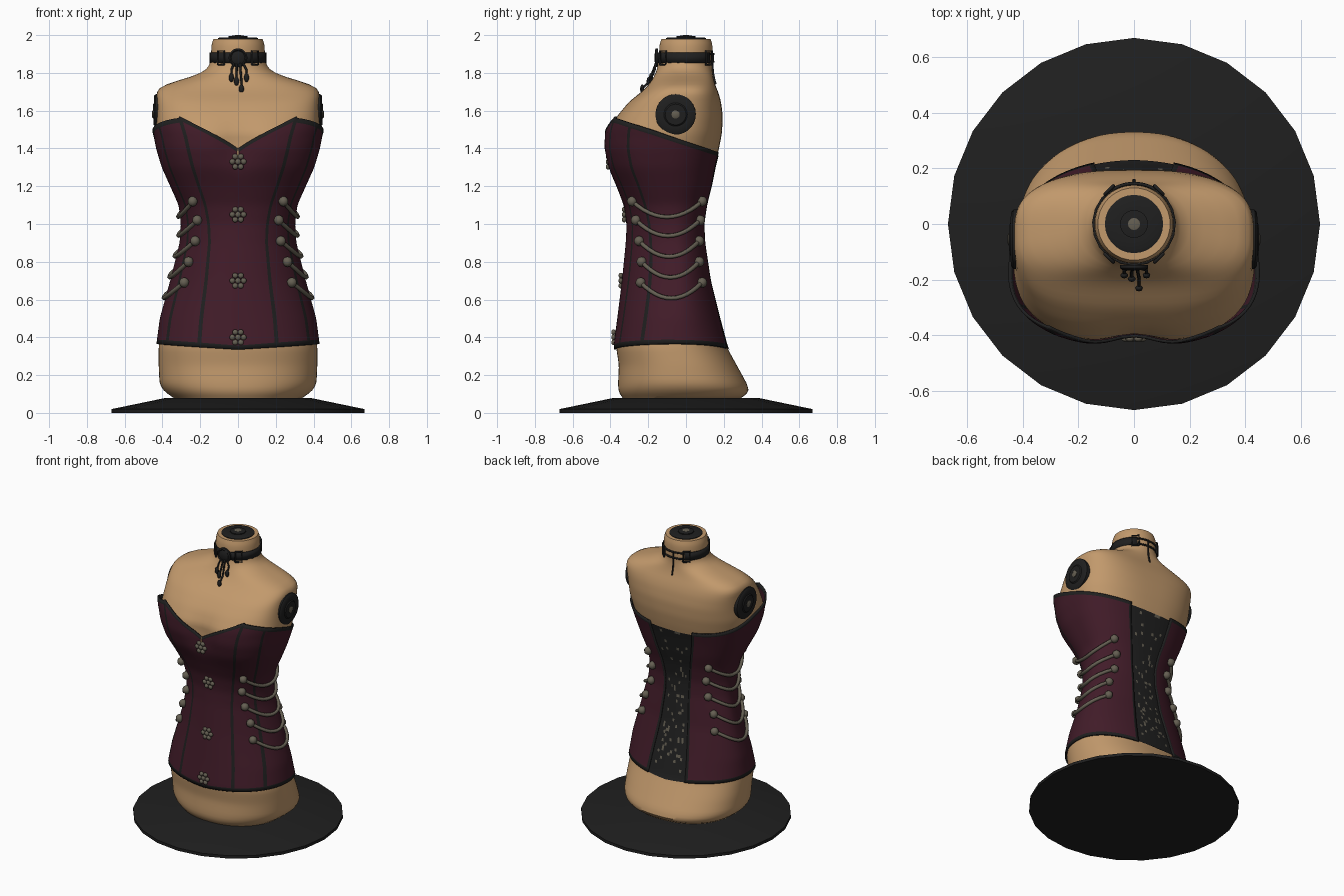
import bpy, bmesh, math, random
from math import radians, sin, cos, pi
from mathutils import Matrix, Vector

random.seed(4)
if "Cube" in bpy.data.objects:
    bpy.data.objects.remove(bpy.data.objects["Cube"])


def material(name, *rgb):
    m = bpy.data.materials.new(name)
    m.use_nodes = True
    m.diffuse_color = (*rgb, 1)
    m.node_tree.nodes["Principled BSDF"].inputs["Base Color"].default_value = (*rgb, 1)
    return m


SKIN = material("tan linen", .54, .32, .15)
WINE = material("burgundy satin", .054, .0115, .022)
BLACK = material("black trim", .014, .014, .014)
METAL = material("aged metal", .13, .115, .085)

# Torso sections: height, half width, front y, back y, squareness
SECTIONS = [
    (.08, .33, -.33, .28, .9), (.1, .38, -.355, .335, .9), (.15, .415, -.36, .325, .9),
    (.25, .42, -.355, .27, .9), (.35, .42, -.37, .215, .9), (.5, .4, -.35, .175, .95),
    (.7, .345, -.325, .125, 1), (.9, .295, -.305, .095, 1), (1, .288, -.3, .09, .95),
    (1.1, .3, -.315, .105, .87), (1.2, .345, -.355, .13, .82), (1.3, .39, -.405, .15, .8),
    (1.4, .42, -.43, .175, .78), (1.48, .435, -.425, .19, .75), (1.57, .43, -.37, .195, .7),
    (1.65, .43, -.3, .185, .65), (1.7, .432, -.235, .17, .65), (1.735, .4, -.2, .155, .7),
    (1.77, .28, -.175, .145, .75), (1.8, .19, -.16, .14, .88), (1.835, .152, -.15, .137, 1),
    (1.88, .143, -.143, .14, 1), (1.965, .14, -.14, .14, 1), (1.98, .125, -.125, .125, 1)]


def lerp_section(z):
    z = min(max(z, SECTIONS[0][0]), SECTIONS[-1][0])
    for a, b in zip(SECTIONS, SECTIONS[1:]):
        if z <= b[0]:
            k = (z - a[0]) / (b[0] - a[0])
            return [p + (q - p) * k for p, q in zip(a[1:], b[1:])]


def section(z):
    """Half width, front y, back y, squareness and y of the widest point."""
    near = [lerp_section(z + d) for d in (-.015, 0, .015)]
    w, f, b, e = [sum(v) / 3 for v in zip(*near)]
    return w, f, b, e, (f + b) / 2 + .06 * math.exp(-((z - .75) / .35) ** 2)


def power(v, e):
    return math.copysign(abs(v) ** e, v)


def surface(z, t, off=0):
    """Point on the torso at height z and angle t, pushed out by off."""
    w, f, b, e, c = section(z)
    x = (w + off) * power(cos(t), e)
    depth = (b - c if sin(t) > 0 else c - f) + off
    y = c + depth * power(sin(t), e)
    if y < c:
        y += .035 * math.exp(-(x / .1) ** 2 - ((z - 1.42) / .12) ** 2)
    return Vector((x, y, z))


def side_point(y, z, sign, off):
    """Point on the torso's side at depth y."""
    w, f, b, e, c = section(z)
    s = (y - c) / ((b - c if y > c else c - f) + off)
    p = surface(z, math.asin(max(-1, min(1, power(s, 1 / e)))), off)
    return Vector((sign * p.x, p.y, z))


def finish(name, bm, *mats):
    me = bpy.data.meshes.new(name)
    bm.to_mesh(me)
    bm.free()
    ob = bpy.data.objects.new(name, me)
    bpy.context.collection.objects.link(ob)
    for m in mats:
        me.materials.append(m)
    bpy.ops.object.select_all(action="DESELECT")
    ob.select_set(True)
    bpy.context.view_layer.objects.active = ob
    bpy.ops.object.shade_smooth_by_angle(angle=radians(40))
    return ob


def thicken(ob, depth):
    ob.modifiers.new("thickness", "SOLIDIFY").thickness = depth


def grid(rows, closed=False, rule=None, caps=False):
    bm = bmesh.new()
    vs = [[bm.verts.new(p) for p in r] for r in rows]
    n = len(rows[0])
    for j in range(len(rows) - 1):
        for i in range(n if closed else n - 1):
            k = (i + 1) % n
            face = bm.faces.new((vs[j][i], vs[j][k], vs[j + 1][k], vs[j + 1][i]))
            face.material_index = rule(i, j) if rule else 0
    if caps:
        bm.faces.new(vs[0][::-1])
        bm.faces.new(vs[-1])
    return bm


def lathe(name, profile, mat, segs=32, loc=(0, 0, 0), rot=(0, 0, 0)):
    rows = [[(r * cos(2 * pi * i / segs), r * sin(2 * pi * i / segs), z) for i in range(segs)]
            for r, z in profile]
    ob = finish(name, grid(rows, True, caps=True), mat)
    ob.location, ob.rotation_euler = loc, rot


def blobs(name, items, mat):
    bm = bmesh.new()
    for p, s in items:
        m = Matrix.Translation(p) @ Matrix.Diagonal((*s, 1))
        bmesh.ops.create_uvsphere(bm, u_segments=10, v_segments=7, radius=1, matrix=m)
    finish(name, bm, mat)


def cord(name, paths, radius, mat):
    cu = bpy.data.curves.new(name, "CURVE")
    cu.dimensions, cu.bevel_depth, cu.bevel_resolution = "3D", radius, 1
    cu.use_fill_caps = True
    for pts in paths:
        sp = cu.splines.new("POLY")
        sp.points.add(len(pts) - 1)
        for q, p in zip(sp.points, pts):
            q.co = (*p, 1)
    cu.materials.append(mat)
    bpy.context.collection.objects.link(bpy.data.objects.new(name, cu))


# Stand and torso
lathe("stand_base", [(.67, 0), (.67, .02), (.38, .08)], BLACK, 24)
heights = [.08, .09] + [.1 + .02 * k for k in range(94)] + [1.98]
turn = [2 * pi * i / 96 for i in range(96)]
finish("torso", grid([[surface(z, t) for t in turn] for z in heights], True, caps=True), SKIN)

# Corset shell: sweetheart top, seams and trim picked by angle and row
SEAMS, SEAM_HALF, EDGE, FRONT = (33, 61), 1.6, 163, -90
half = {h for h in range(0, 160, 3) if all(abs(h - s) > 2.2 for s in SEAMS)} | {EDGE - 2.5, EDGE}
for s in SEAMS:
    half |= {s - SEAM_HALF, s, s + SEAM_HALF}
cols = sorted(half | {-h for h in half})
PEAK = surface(1.5, radians(FRONT + SEAMS[0])).x


def top_edge(t):
    p = surface(1.5, t)
    if p.y < 0 and abs(p.x) <= PEAK + .001:
        return 1.4 + .17 * abs(p.x) / PEAK
    return min(1.57, 1.57 - .19 * (p.y + .4) / .58)


def shell_rows(angles, fracs, off, drop=0):
    rows = []
    for v in fracs:
        row = []
        for h in angles:
            lean = 7 * (1 - v) * sin(pi * h / 66) if abs(h) < 66 else 0
            t = radians(FRONT + h - lean)
            lo, hi = .335 + .03 * abs(cos(t)), top_edge(radians(FRONT + h)) - drop
            z = lo + (hi - lo) * v
            row.append(surface(z, t, off + max(0, z - 1.47) * .3))
        rows.append(row)
    return rows


TRIM = .02
fracs = [0] + [TRIM + (1 - 2 * TRIM) * k / 44 for k in range(45)] + [1]


def corset_rule(i, j):
    h = abs(cols[i] + cols[i + 1]) / 2
    seam = any(abs(h - s) < SEAM_HALF for s in SEAMS) or h > EDGE - 2.5
    return int(seam or j in (0, len(fracs) - 2))


corset = finish("corset", grid(shell_rows(cols, fracs, .014), rule=corset_rule), WINE, BLACK)
thicken(corset, .011)
gap_top = surface(1.37, radians(FRONT), .014)
blobs("front_gap", [(gap_top, (.005, .004, .035))], SKIN)

# Laced back panel with flecks of cord, densest at the waist
back = [EDGE - 2 + 38 * i / 18 for i in range(19)]


def fleck_rule(i, j):
    return int(2 < i < 15 and random.random() < (.13 if 6 < j < 36 else .05))


rows = shell_rows(back, [k / 56 for k in range(57)], .007, .015)
finish("back_panel", grid(rows, rule=fleck_rule), BLACK, METAL)

# Side cords hung between buttons
cords, buttons = [], []
for sign in (-1, 1):
    for z, front, rear in ((1.12, -.285, .085), (1.02, -.265, .075), (.91, -.248, .07),
                           (.8, -.235, .07), (.69, -.24, .085)):
        path = []
        for k in range(13):
            u = k / 12
            path.append(side_point(front + (rear - front) * u,
                                   z - .33 * u * (1 - u), sign, .024))
        cords.append(path)
        buttons += [(p, (.027, .027, .027)) for p in (path[0], path[-1])]
cord("side_cords", cords, .0115, METAL)
blobs("cord_buttons", buttons, METAL)

# Front clasps
knobs = []
for z in (1.33, 1.05, .7, .4):
    c = surface(z, radians(FRONT), .02)
    knobs.append((c, (.016, .012, .016)))
    for a in range(6):
        t = a * pi / 3
        knobs.append((c + Vector((.03 * cos(t), 0, .031 * sin(t))), (.016, .012, .015)))
blobs("front_clasps", knobs, METAL)

# Arm caps and neck cap
for side, s in (("right", -1), ("left", 1)):
    turned = (0, s * radians(92), 0)
    lathe(side + "_arm_cap", [(.107, -.04), (.107, .004), (.097, .012), (.062, .012),
                              (.055, .018), (.03, .018)], BLACK, 28, (s * .43, -.055, 1.58), turned)
    lathe(side + "_arm_bolt", [(.022, 0), (.022, .004), (.014, .008)], METAL, 12,
          (s * .447, -.055, 1.58), turned)
lathe("neck_cap", [(.105, 1.97), (.105, 1.984), (.095, 1.988), (.05, 1.988), (.05, 1.994),
                   (.03, 1.997)], BLACK, 28)
lathe("neck_bolt", [(.022, 1.99), (.022, 1.998), (.014, 2)], METAL, 12)


# Choker: band open at the nape, closed there by two thin ties
def arc(radius, z, start, end):
    steps = [radians(start + (end - start) * k / 16) for k in range(17)]
    return [(radius * cos(t), radius * sin(t), z) for t in steps]


band = finish("choker_band", grid([arc(.151, z, -238, 58) for z in (1.853, 1.907)]), BLACK)
thicken(band, .009)
cord("choker_ties", [arc(.146, z, 58, 122) for z in (1.86, 1.9)], .006, BLACK)
lathe("choker_medallion", [(.05, 0), (.05, .012), (.042, .018), (.036, .013), (.02, .02)], BLACK, 20,
      (0, -.147, 1.88), (radians(90), 0, 0))
frame = ((-1, -1), (1, -1), (1, 1), (-1, 1), (-1, -1))
for s in (-1, 1):
    for label, depth in (("front", -.122), ("back", .122)):
        path = [(s * (.09 + .016 * a), depth * (1 - .13 * a), 1.88 + .036 * b) for a, b in frame]
        cord("choker_buckle_" + label, [path], .006, BLACK)

# Drops under the medallion and a tie down the nape
strands, drops = [], []
for x, z in ((-.035, 1.775), (-.008, 1.755), (.018, 1.715), (.045, 1.775)):
    end = Vector((x, section(z)[1] - .012, z))
    strands.append([(x * .6, -.16, 1.85), (x, section(z + .04)[1] - .01, z + .04), end])
    drops.append((end, (.014, .011, .024)))
strands.append([(0, section(z)[2] + .003, z) for z in (1.9, 1.86, 1.83, 1.8, 1.77, 1.74)])
cord("choker_strands", strands, .006, BLACK)
blobs("choker_drops", drops, BLACK)
